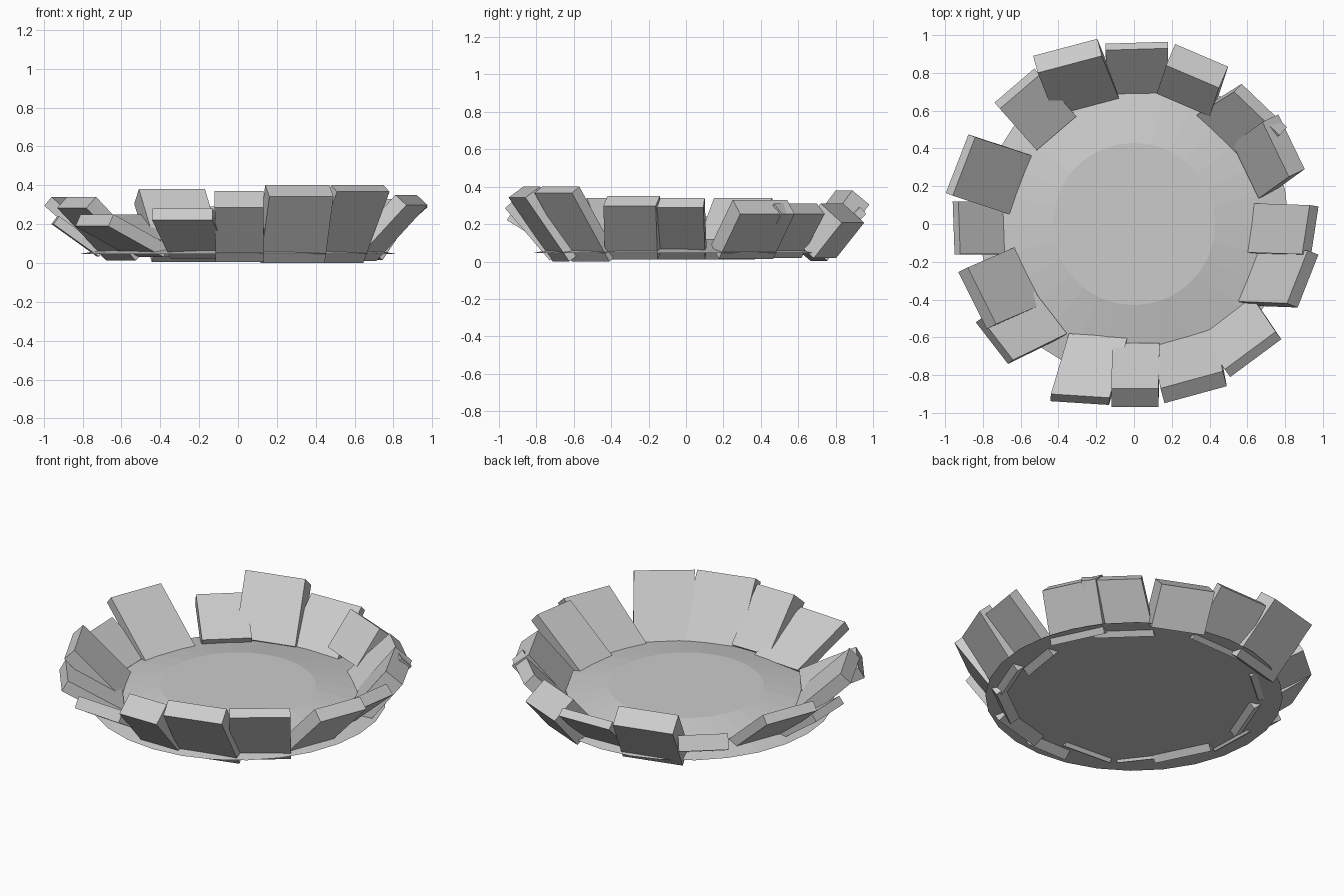
import bpy
import bmesh
from mathutils import Vector

default_cube = bpy.data.objects.get("Cube")
if default_cube:
    bpy.data.objects.remove(default_cube, do_unlink=True)

# Single stone colour
stone = bpy.data.materials.new("stone_grey")
stone.use_nodes = True
stone_colour = (0.6, 0.6, 0.6, 1.0)
stone.diffuse_color = stone_colour
stone.node_tree.nodes["Principled BSDF"].inputs["Base Color"].default_value = stone_colour


def add_object(name, bm):
    """Turn a bmesh into a flat shaded stone object."""
    bmesh.ops.recalc_face_normals(bm, faces=bm.faces[:])
    mesh = bpy.data.meshes.new(name)
    bm.to_mesh(mesh)
    bm.free()
    mesh.materials.append(stone)
    obj = bpy.data.objects.new(name, mesh)
    bpy.context.collection.objects.link(obj)
    return obj


def add_mound(rim_radius, top_radius, rim_height, top_height):
    """Low sloping disc with a flat centre."""
    bm = bmesh.new()
    bmesh.ops.create_cone(bm, cap_ends=True, segments=28, radius1=rim_radius,
                          radius2=top_radius, depth=top_height - rim_height)
    centre = Vector((0, 0, (rim_height + top_height) / 2))
    bmesh.ops.translate(bm, verts=bm.verts[:], vec=centre)
    return add_object("crater_floor", bm)


def add_slab(name, start, end, foot, top, thickness):
    """Slab leaning outwards: its inner top edge runs from start to end,
    and its inner bottom edge is centred on foot."""
    lowest = (0.4 - top) * 0.2
    a, b = Vector((*start, top)), Vector((*end, top))
    middle = (a + b) / 2
    base = Vector((*foot, lowest + thickness * 0.65))
    down = base - middle
    outward = (b - a).cross(down).normalized()
    if outward.dot(Vector((middle.x, middle.y, 0))) < 0:
        outward.negate()
    # Rest the outer bottom edge on the lowest level
    base.z = lowest - outward.z * thickness
    down = base - middle

    inner = [a, b, b + down, a + down]
    bm = bmesh.new()
    front = [bm.verts.new(p) for p in inner]
    back = [bm.verts.new(p + outward * thickness) for p in inner]
    bm.faces.new(front)
    bm.faces.new(back[::-1])
    for i in range(len(front)):
        j = (i + 1) % len(front)
        bm.faces.new((front[i], back[i], back[j], front[j]))
    return add_object(name, bm)


add_mound(rim_radius=0.82, top_radius=0.43, rim_height=0.045, top_height=0.12)

# Ring of slabs: top edge start, top edge end, foot centre, top height, thickness
slabs = {
    "slab_back": ((-.15, .92), (.18, .93), (.02, .68), .29, .05),
    "slab_back_left": ((.17, .84), (.45, .72), (.26, .63), .31, .16),
    "slab_left_back_outer": ((.53, .7), (.77, .47), (.45, .46), .31, .08),
    "slab_left_back_inner": ((.68, .54), (.82, .25), (.59, .28), .33, .12),
    "slab_left": ((.93, .1), (.89, -.16), (.6, -.02), .34, .07),
    "slab_left_front": ((.92, -.14), (.81, -.42), (.6, -.27), .35, .08),
    "slab_front_left_outer": ((.75, -.57), (.48, -.77), (.48, -.47), .4, .06),
    "slab_front_left": ((.47, -.78), (.14, -.87), (.26, -.59), .4, .1),
    "slab_front": ((.13, -.87), (-.12, -.87), (.01, -.63), .37, .13),
    "slab_front_right": ((-.13, -.92), (-.44, -.9), (-.19, -.59), .28, .07),
    "slab_front_right_low": ((-.64, -.72), (-.81, -.5), (-.44, -.47), .25, .07),
    "slab_right_front": ((-.73, -.53), (-.88, -.23), (-.55, -.27), .34, .08),
    "slab_right": ((-.92, -.16), (-.93, .12), (-.69, -.02), .24, .05),
    "slab_right_back": ((-.96, .15), (-.84, .46), (-.58, .2), .34, .06),
    "slab_back_right_low": ((-.71, .61), (-.5, .79), (-.41, .48), .25, .09),
    "slab_back_right": ((-.51, .8), (-.17, .89), (-.25, .62), .38, .12),
}
for slab_name, measures in slabs.items():
    add_slab(slab_name, *measures)
